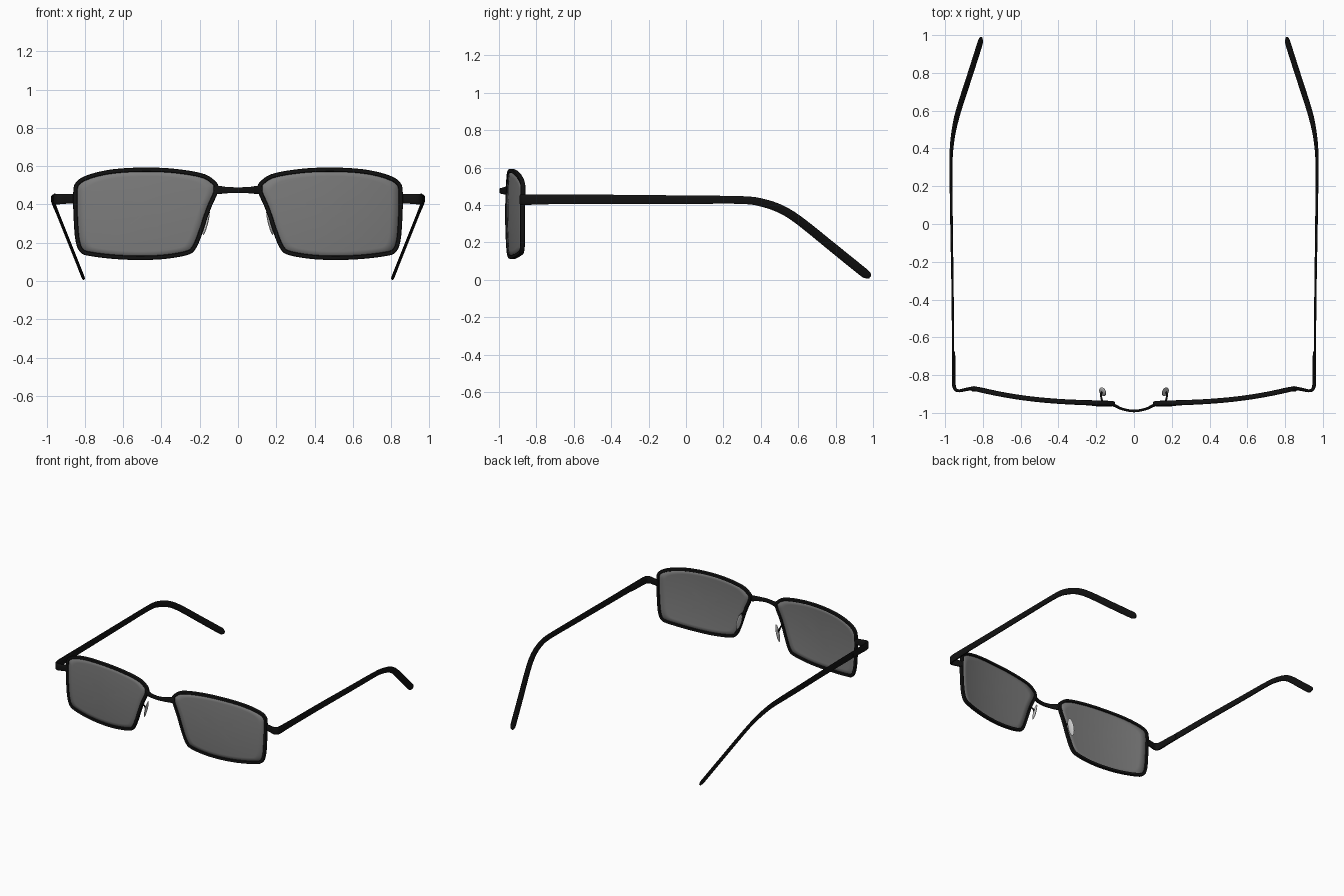
import bpy, bmesh, math
from mathutils import Vector, Matrix

if "Cube" in bpy.data.objects:
    bpy.data.objects.remove(bpy.data.objects["Cube"])


def material(name, c):
    m = bpy.data.materials.new(name)
    m.diffuse_color = (c, c, c, 1)
    m.use_nodes = True
    m.node_tree.nodes["Principled BSDF"].inputs["Base Color"].default_value = m.diffuse_color
    return m


BLACK = material("black_frame", 0.006)
GLASS = material("tinted_lens", 0.2)


def finish(bm, name, mat=None, mirror=True, thick=0):
    bmesh.ops.recalc_face_normals(bm, faces=bm.faces)
    me = bpy.data.meshes.new(name)
    bm.to_mesh(me)
    bm.free()
    ob = bpy.data.objects.new(name, me)
    bpy.context.collection.objects.link(ob)
    if mat:
        me.materials.append(mat)
    if thick:
        s = ob.modifiers.new("Solidify", 'SOLIDIFY')
        s.thickness, s.offset = thick, 0
    if mirror:
        ob.modifiers.new("Mirror", 'MIRROR').use_mirror_merge = False
    bpy.ops.object.select_all(action='DESELECT')
    bpy.context.view_layer.objects.active = ob
    ob.select_set(True)
    bpy.ops.object.shade_smooth_by_angle(angle=math.radians(45))
    return ob


def smooth(points, steps=6, closed=False):
    """Catmull-Rom through tuples of any length."""
    n, out = len(points), []
    get = lambda i: Vector(points[i % n] if closed else points[min(max(i, 0), n - 1)])
    for i in range(n if closed else n - 1):
        a, b, c, d = (get(i + k) for k in (-1, 0, 1, 2))
        for s in range(steps):
            t = s / steps
            out.append(0.5 * (2 * b + (c - a) * t + (2 * a - 5 * b + 4 * c - d) * t * t
                              + (3 * b - 3 * c + d - a) * t ** 3))
    if not closed:
        out.append(get(n - 1))
    return out


def sweep(bm, path, halves, up, closed=False, sides=12):
    """Rounded-rectangle section along a path; halves = (side, up) per point."""
    n, rings = len(path), []
    for i, p in enumerate(path):
        a = path[(i - 1) % n] if closed else path[max(i - 1, 0)]
        b = path[(i + 1) % n] if closed else path[min(i + 1, n - 1)]
        t = (b - a).normalized()
        side = t.cross(up(i / (n - 1))).normalized()
        u = side.cross(t)
        ring = []
        for k in range(sides):
            w = 2 * math.pi * (k + 0.5) / sides
            c, s = (math.copysign(abs(f(w)) ** 0.6, f(w)) for f in (math.cos, math.sin))
            ring.append(bm.verts.new(p + side * c * halves[i][0] + u * s * halves[i][1]))
        rings.append(ring)
    for i in range(n if closed else n - 1):
        r, q = rings[i], rings[(i + 1) % n]
        for k in range(sides):
            bm.faces.new((r[k], r[(k + 1) % sides], q[(k + 1) % sides], q[k]))
    if not closed:
        bm.faces.new(rings[0])
        bm.faces.new(rings[-1])


def strip(name, rows, up=lambda t: Vector((0, 0, 1)), mirror=True):
    """Rows of x, y, z, half thickness, half height."""
    pts = smooth(rows)
    bm = bmesh.new()
    sweep(bm, [Vector(p[:3]) for p in pts], [p[3:5] for p in pts], up)
    return finish(bm, name, BLACK, mirror)


def front_y(x, z):
    """Wrapped, slightly domed front surface."""
    return -0.954 + 0.08 * (max(x - 0.15, 0) / 0.7) ** 2.5 + 0.01 * ((z - 0.35) / 0.24) ** 2


# Lens outline (rim centre line)
outline = [(0.113, 0.478), (0.133, 0.520), (0.195, 0.553), (0.34, 0.576), (0.495, 0.582),
           (0.65, 0.573), (0.767, 0.548), (0.835, 0.512), (0.850, 0.454), (0.846, 0.298),
           (0.836, 0.204), (0.814, 0.157), (0.767, 0.141), (0.64, 0.126), (0.505, 0.121),
           (0.38, 0.127), (0.27, 0.146), (0.232, 0.172), (0.202, 0.238), (0.155, 0.376)]
loop = smooth(outline, 5, True)

# Rims
bm = bmesh.new()
sweep(bm, [Vector((p.x, front_y(*p), p.y)) for p in loop], [(0.0115, 0.013)] * len(loop),
      lambda t: Vector((0, 1, 0)), True, 10)
finish(bm, "rim", BLACK)

# Lenses: concentric rings on the curved surface
bm = bmesh.new()
mid, rings = Vector((0.49, 0.35)), []
for f in (1, 0.85, 0.7, 0.5, 0.25):
    ring = []
    for p in loop:
        q = mid + (p - mid) * f
        ring.append(bm.verts.new((q.x, front_y(*q), q.y)))
    rings.append(ring)
centre = bm.verts.new((mid.x, front_y(*mid), mid.y))
n = len(loop)
for r, q in zip(rings, rings[1:]):
    for k in range(n):
        bm.faces.new((r[k], r[(k + 1) % n], q[(k + 1) % n], q[k]))
for k in range(n):
    bm.faces.new((rings[-1][k], rings[-1][(k + 1) % n], centre))
finish(bm, "lens", GLASS, thick=0.008)

# Bridge
half = [(0.125, -0.952, 0.476, 0.009, 0.023), (0.10, -0.962, 0.476, 0.008, 0.022),
        (0.06, -0.980, 0.475, 0.007, 0.017)]
strip("bridge", [(-x, *r) for x, *r in half] + [(0, -0.990, 0.475, 0.007, 0.015)] + half[::-1],
      mirror=False)

# End pieces with hinge
strip("end_piece", [(0.845, -0.868, 0.430, 0.010, 0.024), (0.89, -0.876, 0.429, 0.009, 0.025),
                    (0.925, -0.883, 0.428, 0.008, 0.027), (0.946, -0.875, 0.428, 0.009, 0.028),
                    (0.954, -0.845, 0.428, 0.010, 0.028), (0.954, -0.76, 0.428, 0.010, 0.026),
                    (0.956, -0.675, 0.428, 0.009, 0.022)])


# Temples, ribbon leaning inward toward the ear end
def lean(t):
    k = min(max((t - 0.25) / 0.3, 0), 1)
    return Vector((0.38 * k, 0, 1))


strip("temple", [(0.957, -0.84, 0.430, 0.006, 0.027), (0.960, -0.4, 0.430, 0.006, 0.025),
                 (0.966, 0.0, 0.428, 0.007, 0.023), (0.969, 0.30, 0.426, 0.008, 0.021),
                 (0.965, 0.41, 0.411, 0.008, 0.022), (0.951, 0.51, 0.376, 0.008, 0.023),
                 (0.926, 0.61, 0.313, 0.008, 0.024), (0.868, 0.79, 0.168, 0.008, 0.025),
                 (0.820, 0.94, 0.047, 0.008, 0.025), (0.811, 0.970, 0.025, 0.008, 0.021),
                 (0.807, 0.984, 0.014, 0.005, 0.010)], lean)

# Nose pad arms
strip("nose_pad_arm", [(0.165, -0.950, 0.345, 0.006, 0.006), (0.172, -0.925, 0.350, 0.005, 0.005),
                       (0.175, -0.900, 0.335, 0.005, 0.005), (0.168, -0.890, 0.312, 0.006, 0.008)])

# Nose pads
bm = bmesh.new()
bmesh.ops.create_uvsphere(bm, u_segments=20, v_segments=12, radius=1,
                          matrix=Matrix.Translation((0.166, -0.888, 0.305))
                          @ Matrix.Rotation(math.radians(-14), 4, 'Y')
                          @ Matrix.Rotation(math.radians(-15), 4, 'Z')
                          @ Matrix.Diagonal((0.008, 0.024, 0.066, 1)))
finish(bm, "nose_pad")
